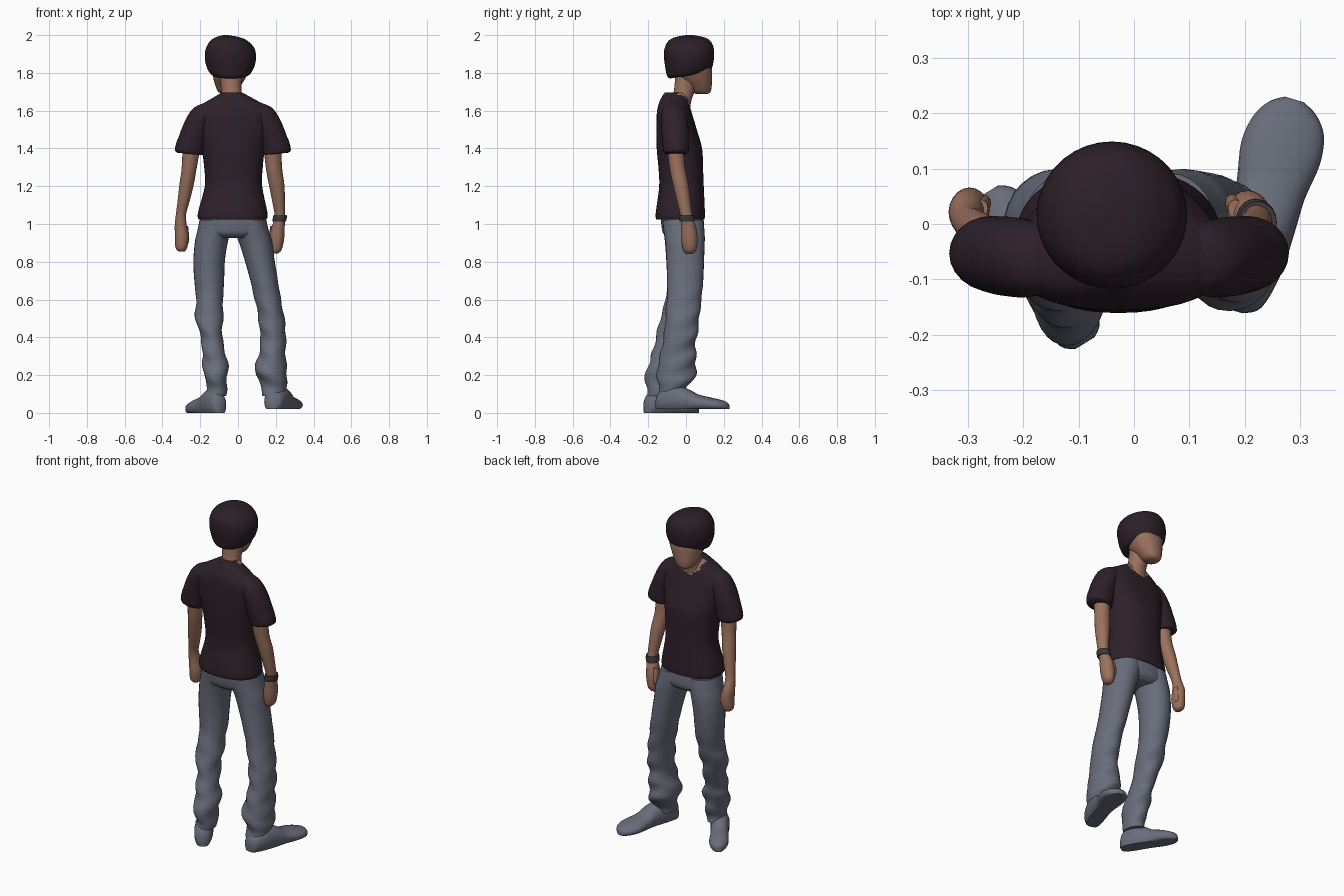
import bpy, bmesh, math
from mathutils import Vector, Matrix


def material(name, color):
    m = bpy.data.materials.new(name)
    m.diffuse_color = (*color, 1)
    return m


DARK = material("dark_plum_cloth", (0.027, 0.015, 0.023))
HAIR = material("dark_hair", (0.025, 0.014, 0.021))
SKIN = material("skin", (0.33, 0.165, 0.11))
DENIM = material("grey_blue_denim", (0.140, 0.153, 0.195))
STRAP = material("strap_grey", (0.045, 0.04, 0.042))


def smooth_rows(rows, steps):
    """Catmull-Rom interpolation through section rows."""
    out = []
    for i in range(len(rows) - 1):
        a, b, c, d = (rows[max(0, min(len(rows) - 1, i + k))] for k in (-1, 0, 1, 2))
        for s in range(steps):
            t = s / steps
            out.append([0.5 * (2 * q + (r - p) * t + (2 * p - 5 * q + 4 * r - w) * t * t
                               + (3 * q - p - 3 * r + w) * t ** 3)
                        for p, q, r, w in zip(a, b, c, d)])
    return out + [list(rows[-1])]


def loft(name, rows, mats, power=2.0, segs=28, steps=4, warp=None, paint=None):
    """Rows are (height, centre x, centre y, half width, half depth)."""
    bm = bmesh.new()
    rings = []
    for z, cx, cy, rx, ry in smooth_rows(rows, steps):
        ring = []
        for k in range(segs):
            a = 2 * math.pi * k / segs
            c, s = math.cos(a), math.sin(a)
            p = Vector((cx + rx * math.copysign(abs(c) ** (2 / power), c),
                        cy + ry * math.copysign(abs(s) ** (2 / power), s), z))
            ring.append(bm.verts.new(warp(p) if warp else p))
        rings.append(ring)
    for lo, hi in zip(rings, rings[1:]):
        for k in range(segs):
            n = (k + 1) % segs
            bm.faces.new((lo[k], lo[n], hi[n], hi[k]))
    bm.faces.new(rings[0][::-1])
    bm.faces.new(rings[-1])
    bmesh.ops.recalc_face_normals(bm, faces=bm.faces)
    if paint:
        for f in bm.faces:
            f.material_index = paint(f.calc_center_median())
    mesh = bpy.data.meshes.new(name)
    bm.to_mesh(mesh)
    bm.free()
    for m in mats:
        mesh.materials.append(m)
    ob = bpy.data.objects.new(name, mesh)
    bpy.context.collection.objects.link(ob)
    bpy.context.view_layer.objects.active = ob
    ob.select_set(True)
    bpy.ops.object.shade_smooth_by_angle(angle=math.radians(50))
    ob.select_set(False)
    return ob


# shirt body, with a scooped neckline at the front
def neckline(c):
    return int(c.y > -0.05 and ((c.x + 0.03) / 0.075) ** 2 + ((c.z - 1.69) / 0.075) ** 2 < 1)


loft("shirt_body", [
    (1.025, -.028, -.030, .180, .128), (1.06, -.028, -.030, .184, .130),
    (1.20, -.024, -.024, .152, .118), (1.30, -.024, -.028, .155, .118),
    (1.40, -.025, -.035, .168, .120), (1.50, -.025, -.050, .190, .107),
    (1.58, -.026, -.061, .198, .094), (1.63, -.028, -.064, .165, .082),
    (1.67, -.030, -.060, .100, .070), (1.695, -.032, -.055, .055, .058)],
    [DARK, SKIN], power=2.3, segs=48, steps=5, paint=neckline)

# sleeves mirrored about the body axis
for side, label in ((-1, "left"), (1, "right")):
    loft("sleeve_" + label, [(z, -.027 + side * x, y, rx, ry) for z, x, y, rx, ry in (
        (1.370, .228, -.053, .066, .058), (1.385, .232, -.053, .075, .067),
        (1.44, .218, -.056, .076, .070), (1.52, .190, -.060, .075, .072),
        (1.58, .160, -.063, .075, .068), (1.62, .135, -.064, .065, .055),
        (1.645, .11, -.064, .030, .030))], [DARK], segs=24,
        warp=lambda p, s=side: p + Vector((0, 0, -0.10 * (abs(p.x + .027) - .22) * -1
                                           if p.z < 1.45 else 0)))

# arms and hands
loft("left_arm", [
    (.855, -.298, .022, .016, .018), (.875, -.300, .024, .031, .034),
    (.93, -.297, .024, .036, .042), (.99, -.303, .020, .032, .038),
    (1.05, -.302, .006, .027, .029), (1.12, -.288, -.008, .032, .034),
    (1.21, -.272, -.025, .038, .041), (1.30, -.258, -.043, .040, .041),
    (1.42, -.245, -.055, .048, .045)], [SKIN], segs=20)
loft("right_arm", [
    (.845, .198, .018, .016, .020), (.865, .202, .020, .030, .036),
    (.92, .206, .018, .038, .043), (.98, .212, .014, .035, .040),
    (1.04, .222, .003, .028, .032), (1.12, .215, -.012, .034, .036),
    (1.21, .204, -.028, .041, .042), (1.30, .190, -.046, .043, .042),
    (1.42, .182, -.058, .048, .045)], [SKIN], segs=20)
# thumbs point forward and inward
for label, x in (("left", -.272), ("right", .178)):
    loft(label + "_thumb", [(.895, x, .040, .008, .009), (.92, x, .038, .014, .016),
                            (.99, x - .004 * math.copysign(1, -x), .028, .012, .016)],
         [SKIN], segs=12)
# wrist strap
loft("wrist_strap", [(1.012, .219, .006, .035, .040), (1.03, .221, .004, .037, .041),
                     (1.048, .223, .002, .035, .039)], [STRAP], segs=20)

# neck and face
loft("neck", [(1.60, -.030, -.040, .075, .060), (1.66, -.031, -.025, .060, .055),
              (1.70, -.034, -.010, .053, .055), (1.80, -.040, .010, .062, .065)], [SKIN])
loft("face", [(1.688, -.058, .085, .028, .030), (1.70, -.057, .080, .048, .050),
              (1.73, -.053, .070, .066, .066), (1.77, -.046, .050, .084, .088),
              (1.82, -.040, .035, .100, .103), (1.88, -.040, .020, .105, .105)],
     [SKIN], power=2.2)


# hair: bowl shape whose rim rises toward the forehead
def lift_rim(p):
    k = max(0, (1.90 - p.z) / 0.12)
    return p + Vector((0, 0, 0.16 * k * (p.y - 0.01)))


loft("hair", [
    (1.785, -.040, .012, .090, .098), (1.80, -.040, .016, .110, .117),
    (1.84, -.040, .017, .129, .127), (1.89, -.040, .016, .136, .133),
    (1.935, -.042, .017, .126, .129), (1.97, -.048, .018, .098, .110),
    (1.989, -.055, .018, .062, .076), (2.0, -.066, .02, .014, .020)],
    [HAIR], segs=36, warp=lift_rim)


# trousers with soft cloth folds below the knee
def fold(p):
    k = max(0, min(1, (0.75 - p.z) / 0.3))
    w = 0.004 * k * math.sin(55 * p.z + 22 * p.x - 18 * p.y)
    return p + Vector((w, w, 0))


loft("trouser_hips", [(.925, -.028, -.012, .10, .08), (.95, -.028, -.014, .168, .107),
                      (1.00, -.027, -.018, .176, .113), (1.05, -.027, -.022, .168, .112)],
     [DENIM], power=2.3, segs=36)
loft("left_trouser_leg", [
    (.09, -.110, -.135, .048, .070), (.13, -.112, -.138, .052, .070),
    (.17, -.116, -.135, .058, .080), (.22, -.117, -.130, .062, .086),
    (.27, -.122, -.112, .070, .078), (.32, -.128, -.105, .060, .075),
    (.38, -.137, -.085, .056, .078), (.46, -.148, -.066, .066, .080),
    (.53, -.153, -.045, .076, .082), (.60, -.150, -.026, .070, .083),
    (.68, -.152, -.012, .078, .088), (.80, -.153, -.006, .083, .098),
    (.90, -.142, -.006, .087, .105), (.96, -.128, -.010, .088, .108),
    (1.02, -.118, -.016, .086, .108)], [DENIM], warp=fold)
loft("right_trouser_leg", [
    (.09, .188, -.080, .060, .066), (.13, .190, -.072, .062, .072),
    (.17, .187, -.058, .076, .092), (.21, .174, -.050, .084, .104),
    (.26, .175, -.048, .080, .100), (.30, .180, -.042, .074, .096),
    (.36, .186, -.038, .066, .088), (.43, .184, -.026, .070, .088),
    (.52, .174, -.018, .068, .090), (.62, .154, -.008, .070, .092),
    (.72, .134, -.004, .074, .096), (.82, .112, -.004, .080, .100),
    (.90, .094, -.005, .088, .104), (.96, .074, -.010, .090, .108),
    (1.02, .064, -.016, .086, .108)], [DENIM], warp=fold)


# feet lofted heel to toe, flattened at the sole
def foot(name, heel, toe, base, sections):
    h, d = Vector((*heel, base)), Vector((toe[0] - heel[0], toe[1] - heel[1], 0))
    n = d.normalized()
    across = Vector((n.y, -n.x, 0))
    length = d.length
    rows = [(t * length, c, top * 0.42, w, top * 0.58) for t, c, w, top in sections]

    def place(p):
        return h + n * p.z + across * p.x + Vector((0, 0, max(0, p.y)))
    loft(name, rows, [DENIM], power=2.2, segs=24, warp=place)


foot("right_foot", (.175, -.155), (.290, .225), .02, [
    (0, 0, .022, .06), (.05, .004, .048, .09), (.22, .008, .060, .125),
    (.42, .010, .060, .110), (.58, .006, .064, .078), (.75, .004, .074, .062),
    (.88, .004, .066, .050), (.96, .002, .044, .040), (1, 0, .018, .028)])
foot("left_foot", (-.088, -.215), (-.258, .062), .0, [
    (0, 0, .020, .06), (.06, 0, .042, .10), (.24, .002, .052, .135),
    (.42, .002, .050, .115), (.58, 0, .050, .085), (.75, 0, .054, .070),
    (.88, 0, .046, .055), (.96, 0, .032, .045), (1, 0, .014, .032)])
